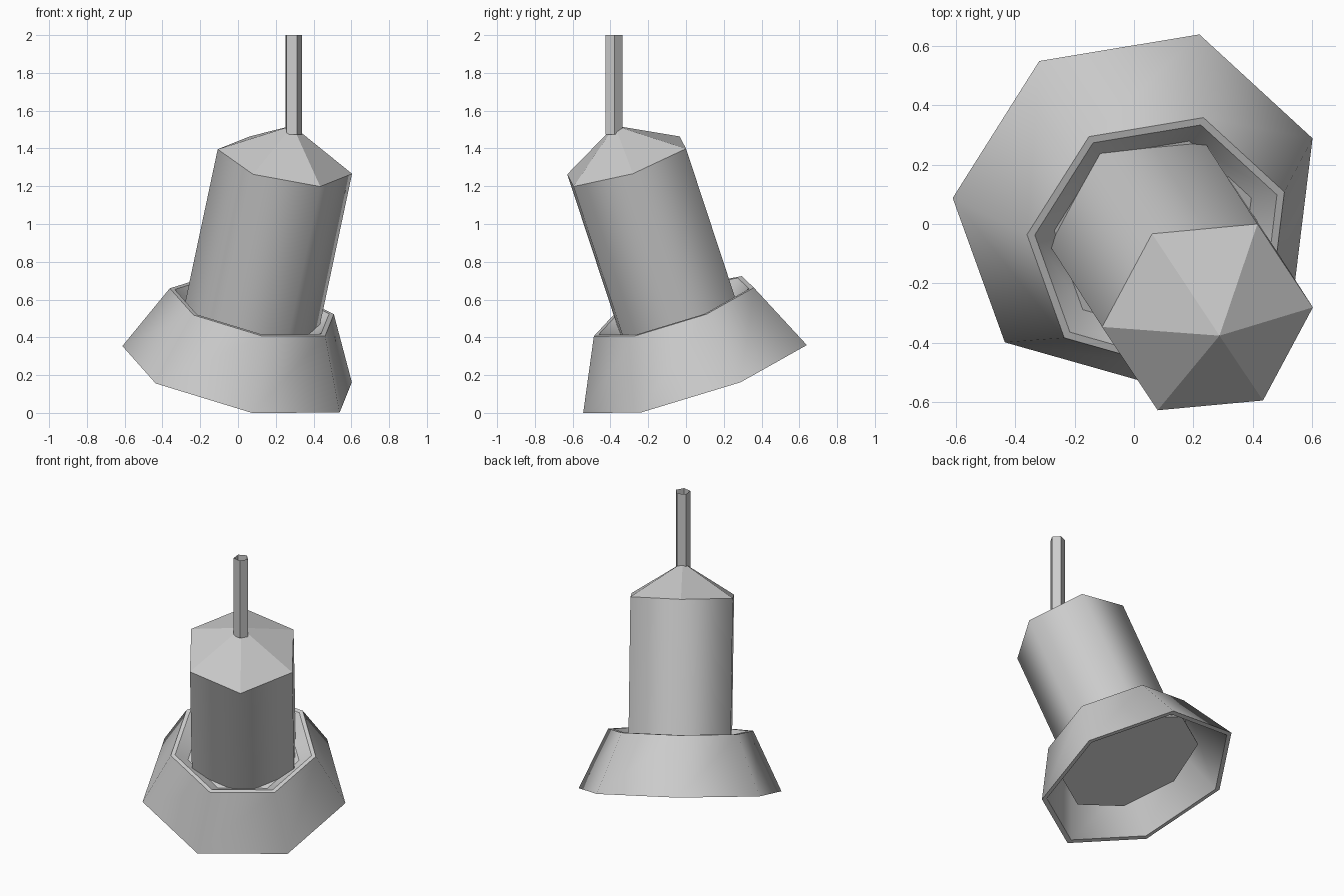
import bpy, bmesh, math
from mathutils import Vector

if "Cube" in bpy.data.objects:
    bpy.data.objects.remove(bpy.data.objects["Cube"])

# Tilted lamp frame: origin at the shade mouth, axis up the can
ORIGIN = Vector((0.01, 0.055, 0.211))
AXIS = Vector((0.198, -0.307, 0.931)).normalized()
SIDE = Vector((-0.516, 0.775, 0.366))
SIDE = (SIDE - AXIS * SIDE.dot(AXIS)).normalized()


def lathe(name, sides, profile, turn=0.0, caps=(), smooth=True, closed=False,
          origin=ORIGIN, axis=AXIS, side=SIDE):
    """Spin (radius, height) points into a faceted shell with crisp rings."""
    other = axis.cross(side)
    bm = bmesh.new()
    rings = []
    for r, h in profile:
        if r == 0:
            rings.append([bm.verts.new(origin + axis * h)] * sides)
            continue
        ring = []
        for i in range(sides):
            a = math.radians(turn) + math.tau * i / sides
            ring.append(bm.verts.new(origin + axis * h
                        + (side * math.cos(a) + other * math.sin(a)) * r))
        rings.append(ring)
    pairs = list(zip(rings, rings[1:]))
    if closed:
        pairs.append((rings[-1], rings[0]))
    for lo, hi in pairs:
        for i in range(sides):
            j = (i + 1) % sides
            corners = list(dict.fromkeys((lo[i], lo[j], hi[j], hi[i])))
            bm.faces.new(corners).smooth = smooth
    for k in caps:
        bm.faces.new(rings[k] if k else rings[k][::-1])
    for ring in rings:
        for i in range(sides):
            e = bm.edges.get((ring[i], ring[(i + 1) % sides])) if ring[0] != ring[1] else None
            if e:
                e.smooth = False
    bmesh.ops.recalc_face_normals(bm, faces=bm.faces)
    mesh = bpy.data.meshes.new(name)
    bm.to_mesh(mesh)
    bm.free()
    obj = bpy.data.objects.new(name, mesh)
    bpy.context.collection.objects.link(obj)
    return obj


# Flared shade: outer wall, top rim, recessed funnel, inner wall, bottom lip
lathe("shade", 7, [(0.639, 0), (0.457, 0.372), (0.43, 0.372), (0.35, 0.31),
                   (0.35, 0.295), (0.455, 0.295), (0.607, 0)], closed=True)

# Recess floor that the can sits on
lathe("shade_floor", 7, [(0.35, 0.298), (0.35, 0.31)], caps=(0, 1))

# Flat light disc inside the shade mouth
lathe("light_disc", 8, [(0.448, 0.15), (0.448, 0.165)], turn=22.5, caps=(0, 1))

# Six-sided can and its pointed cap
lathe("can", 6, [(0.363, 0.31), (0.363, 1.203)], caps=(0,))
lathe("can_cap", 6, [(0.363, 1.203), (0, 1.407)], smooth=False)

# Upright hanging tube, open at the top
lathe("hanging_tube", 5, [(0.047, 1.475), (0.047, 2.0)], turn=6, smooth=False,
      origin=Vector((0.293, -0.383, 0)), axis=Vector((0, 0, 1)), side=Vector((1, 0, 0)))
